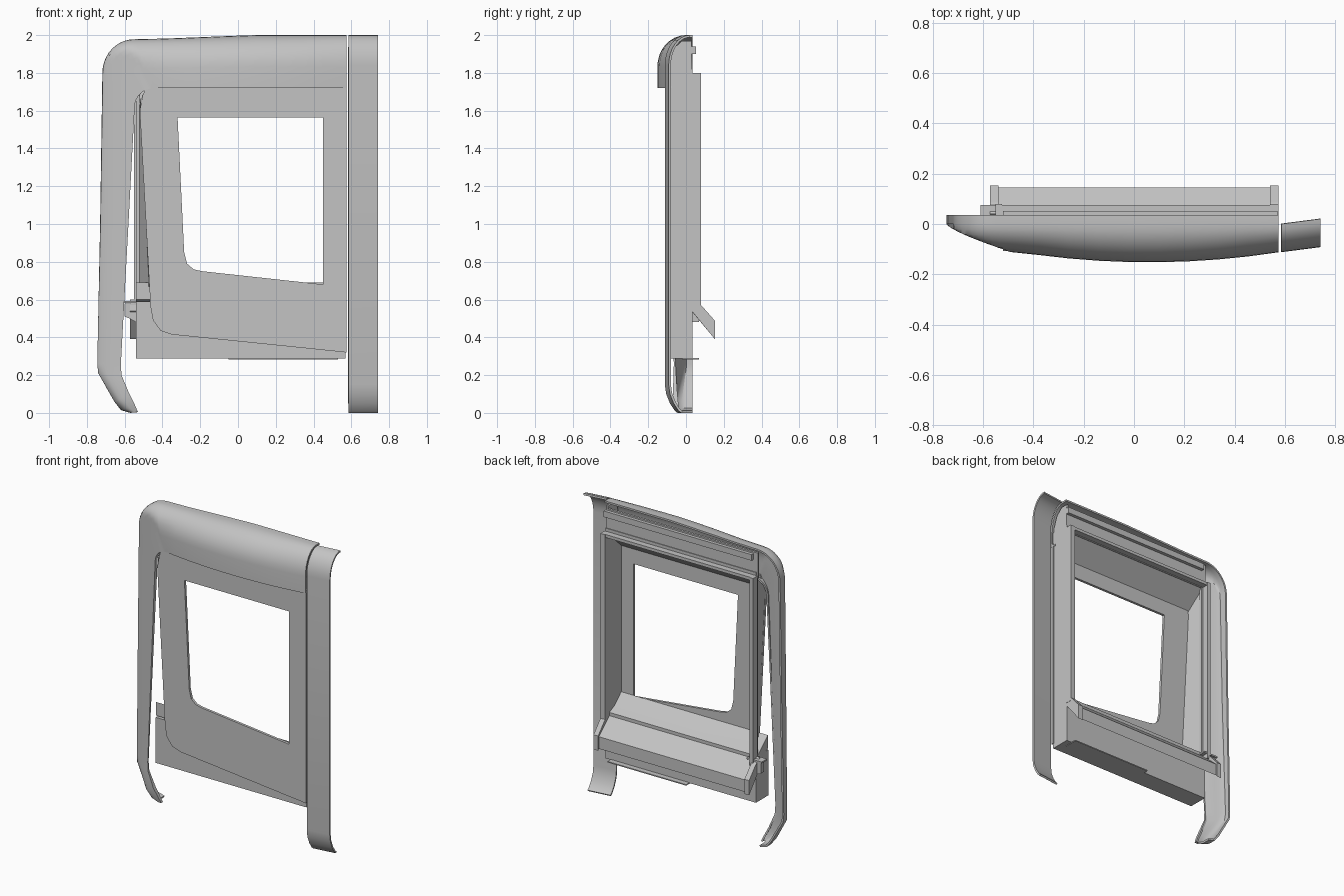
import bpy, math
from mathutils import Matrix

cube = bpy.data.objects.get("Cube")
if cube:
    bpy.data.objects.remove(cube, do_unlink=True)

grey = bpy.data.materials.new("light_grey")
grey.use_nodes = True
COLOUR = (0.55, 0.55, 0.55, 1)
grey.diffuse_color = COLOUR
grey.node_tree.nodes["Principled BSDF"].inputs["Base Color"].default_value = COLOUR

ALONG_Y = Matrix(((1, 0, 0, 0), (0, 0, -1, 0), (0, 1, 0, 0), (0, 0, 0, 1)))
ALONG_X = Matrix(((0, 0, 1, 0), (1, 0, 0, 0), (0, 1, 0, 0), (0, 0, 0, 1)))


def add(name, mesh):
    ob = bpy.data.objects.new(name, mesh)
    bpy.context.collection.objects.link(ob)
    mesh.materials.clear()
    mesh.materials.append(grey)
    return ob


def prism(name, loops, lo, hi, axis="y"):
    """Extrude flat outlines (later loops are holes) from lo to hi along an axis."""
    cu = bpy.data.curves.new(name + "_outline", "CURVE")
    cu.dimensions, cu.fill_mode = "2D", "BOTH"
    cu.extrude = (hi - lo) / 2
    for loop in loops:
        sp = cu.splines.new("POLY")
        sp.points.add(len(loop) - 1)
        for p, (u, v) in zip(sp.points, loop):
            p.co = (u, v, 0, 1)
        sp.use_cyclic_u = True
    tmp = bpy.data.objects.new(name + "_outline", cu)
    bpy.context.collection.objects.link(tmp)
    bpy.context.view_layer.update()
    mesh = bpy.data.meshes.new_from_object(tmp.evaluated_get(bpy.context.evaluated_depsgraph_get()))
    bpy.data.objects.remove(tmp, do_unlink=True)
    mid = (lo + hi) / 2
    if axis == "y":
        mesh.transform(Matrix.Translation((0, mid, 0)) @ ALONG_Y)
    else:
        mesh.transform(Matrix.Translation((mid, 0, 0)) @ ALONG_X)
    mesh.shade_flat()
    return add(name, mesh)


def rect(u0, u1, v0, v1):
    return [(u0, v0), (u1, v0), (u1, v1), (u0, v1)]


def box(name, x, y, z):
    return prism(name, [rect(*x, *z)], *y)


def sheet(name, rows, thickness):
    """Smooth thin shell through equal-length rows of points."""
    n = len(rows[0])
    faces = [(i * n + j, (i + 1) * n + j, (i + 1) * n + j + 1, i * n + j + 1)
             for i in range(len(rows) - 1) for j in range(n - 1)]
    mesh = bpy.data.meshes.new(name)
    mesh.from_pydata([p for r in rows for p in r], [], faces)
    ob = add(name, mesh)
    mod = ob.modifiers.new("thickness", "SOLIDIFY")
    mod.thickness, mod.offset = thickness, -1
    bpy.ops.object.select_all(action="DESELECT")
    ob.select_set(True)
    bpy.context.view_layer.objects.active = ob
    bpy.ops.object.modifier_apply(modifier="thickness")
    bpy.ops.object.shade_smooth_by_angle(angle=math.radians(35))
    return ob


def quarter(steps):
    return [math.pi / 2 * k / steps for k in range(steps + 1)]


# Outer shell: curved pillar that turns into the bulging hood
# each station: outer edge x, z, inner edge x, z, front depth
stations = [
    (-.57, 0, -.53, .005, -.05), (-.62, .015, -.545, .04, -.06),
    (-.655, .06, -.575, .1, -.07), (-.74, .21, -.617, .2, -.08),
    (-.745, .26, -.62, .26, -.085), (-.73, 1, -.58, 1, -.095)]
for a in quarter(10):
    c, s = math.cos(a), math.sin(a)
    stations.append((-.55 - .168 * c, 1.8 + .178 * s,
                     -.44 - .107 * c, 1.62 + .1 * s, -.1 - .012 * s))
for k in range(9):
    x = -.38 + k * .955 / 8
    stations.append((x, min(2, 1.997 + .04 * x), x, 1.72, -.152 + .15 * (x - .06) ** 2))


def plan_limit(x):
    """Tapering plan outline toward the outer edge of the pillar."""
    return -.107 * max(0, (x + .745) / .245) ** .75 if x < -.5 else -1


rows = []
for ox, oz, ix, iz, yf in stations:
    section = [(0, yf * .65), (0, yf)]
    section += [(.4 + .6 * math.sin(a), yf * math.cos(a)) for a in quarter(8)]
    section.append((1, .035))
    row = []
    for f, y in section:
        x = ix + (ox - ix) * f
        row.append((x, max(y, plan_limit(x)), iz + (oz - iz) * f))
    rows.append(row)
sheet("pillar_and_hood", rows, .012)

# Separate side strip, bent back at both ends and turned slightly
profile = [(-.045, 0), (-.06, .012), (-.085, .05), (-.105, .1), (-.112, .15)]
profile += [(-.112 * math.cos(a), 1.84 + .16 * math.sin(a)) for a in quarter(8)]
sheet("side_strip", [[(x, y + dy, z) for y, z in profile]
                     for x, dy in ((.585, 0), (.74, .02))], .012)

# Front panel with window opening
outline = [(.575, .32), (.575, 1.74), (-.48, 1.74), (-.505, 1.68),
           (-.52, 1.6), (-.463, .56), (-.45, .49), (-.41, .435), (-.35, .415)]
window = [(.45, .68), (.45, 1.565), (-.32, 1.565), (-.285, .85),
          (-.27, .79), (-.235, .76), (-.19, .75)]
prism("front_panel", [outline, window], -.107, -.09)

# Closed lower box, side wall and rear frame
box("lower_box", (-.54, .57), (-.095, .035), (.287, .59))
box("end_wall", (.54, .57), (-.095, .035), (.59, 1.82))
prism("rear_frame", [rect(-.54, .57, .55, 1.82), rect(-.515, .54, .6, 1.775)], .015, .035)

# Reveal that widens from the panel to the rear frame
front = [(.54, .66), (-.465, .68), (-.515, 1.66), (.54, 1.66)]
back = [(.54, .6), (-.525, .6), (-.525, 1.78), (.54, 1.78)]
sheet("window_reveal", [[(x, y, z) for x, z in loop + loop[:1]]
                        for loop, y in ((front, -.095), (back, .035))], .008)

# Header and end closure under the hood
box("header_plate", (-.55, .57), (.015, .03), (1.78, 1.95))
box("header_bar", (-.52, .57), (.03, .052), (1.9, 1.94))
prism("hood_end", [[(.03, 1.72), (.03, 1.97), (-.02, 1.97), (-.065, 1.93),
                    (-.095, 1.85), (-.095, 1.72)]], .553, .565, "x")

# Rear posts and rail around the opening
box("rear_post_left", (.54, .575), (.035, .08), (.55, 1.8))
box("rear_post_right", (-.55, -.525), (.035, .08), (.55, 1.8))
box("rear_rail", (-.525, .54), (.035, .075), (1.78, 1.8))

# Sloping sill with end caps
prism("sill", [[(-.09, .69), (.145, .48), (.145, .4),
                (.02, .55), (-.09, .6)]], -.54, .55, "x")
cap = [(.04, .6), (.085, .565), (.153, .488), (.153, .39), (.03, .54)]
for side, x in (("left", .54), ("right", -.572)):
    prism("sill_cap_" + side, [cap], x, x + .034, "x")
prism("sill_bracket", [[(-.6, .58), (-.54, .58), (-.54, .48), (-.575, .5), (-.6, .51)]], .035, .07)
box("bracket_plate", (-.61, -.5), (.02, .075), (.582, .592))

# Thin flange along the bottom
box("bottom_flange", (-.05, .53), (-.02, .07), (.283, .29))
